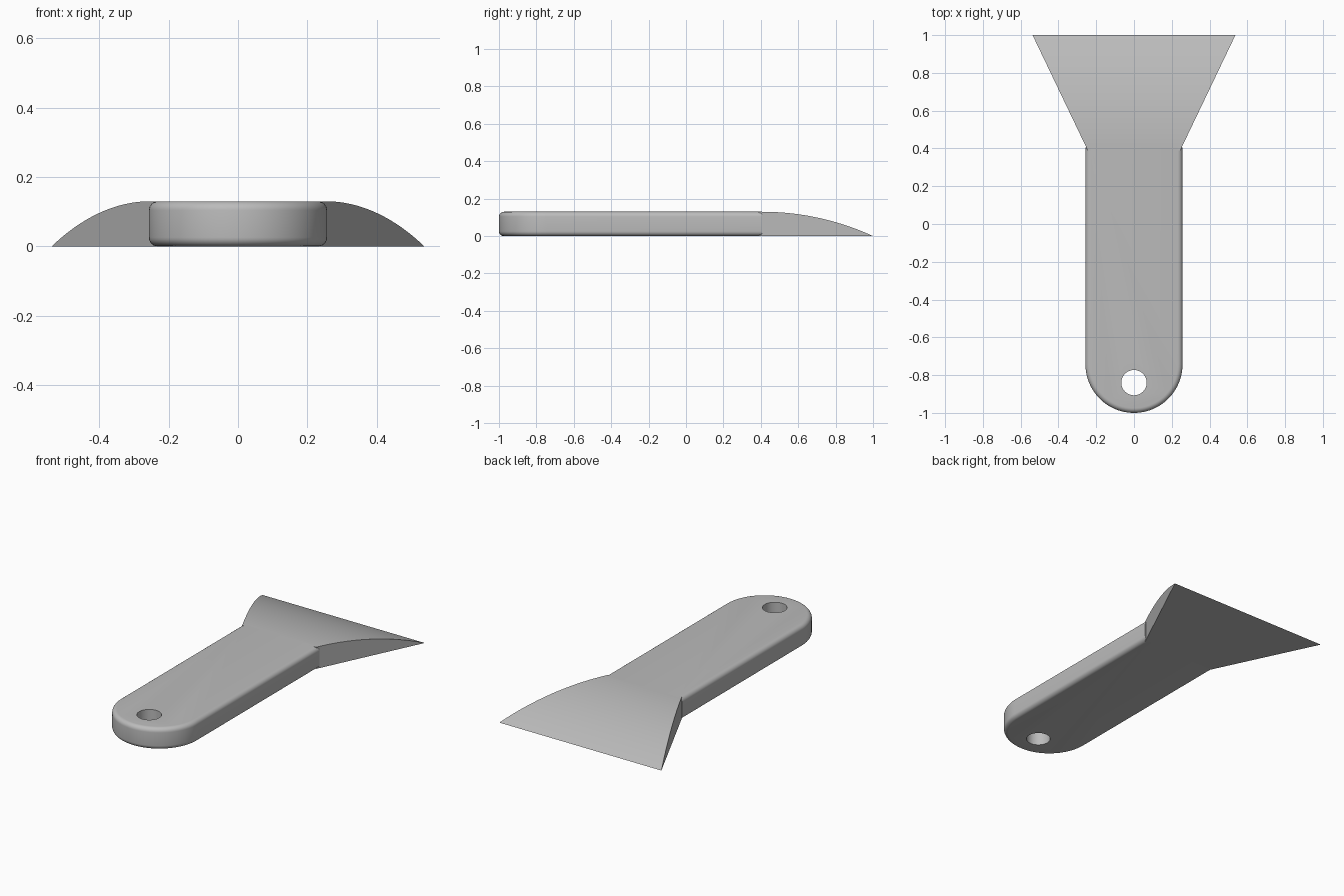
import bpy, bmesh
from math import pi, sin, cos, sqrt

cube = bpy.data.objects.get("Cube")
if cube:
    bpy.data.objects.remove(cube, do_unlink=True)

HEIGHT, HALF_W, FILLET = 0.13, 0.257, 0.026
JOINT_Y, TIP_Y, TIP_HALF = 0.405, 1.0, 0.537

grey = bpy.data.materials.new("plain grey")
grey.use_nodes = True
colour = (0.5, 0.5, 0.5, 1)
grey.diffuse_color = colour
grey.node_tree.nodes["Principled BSDF"].inputs["Base Color"].default_value = colour


def loft(name, rings):
    """Skin equal-length closed rings and cap both ends."""
    bm = bmesh.new()
    loops = [[bm.verts.new(p) for p in ring] for ring in rings]
    n = len(loops[0])
    for a, b in zip(loops, loops[1:]):
        for i in range(n):
            j = (i + 1) % n
            bm.faces.new((a[i], a[j], b[j], b[i]))
    bm.faces.new(loops[0])
    bm.faces.new(loops[-1])
    bmesh.ops.recalc_face_normals(bm, faces=bm.faces)
    mesh = bpy.data.meshes.new(name)
    bm.to_mesh(mesh)
    bm.free()
    obj = bpy.data.objects.new(name, mesh)
    bpy.context.collection.objects.link(obj)
    mesh.materials.append(grey)
    return obj


def activate(obj):
    bpy.ops.object.select_all(action="DESELECT")
    obj.select_set(True)
    bpy.context.view_layer.objects.active = obj


def handle_ring(r, z, steps=48):
    """Strip outline with a half-round front end."""
    centre = HALF_W - 1
    arc = [(r * cos(pi + pi * i / steps), centre + r * sin(pi + pi * i / steps), z)
           for i in range(steps + 1)]
    return [(-r, JOINT_Y, z)] + arc + [(r, JOINT_Y, z)]


# Handle with rounded upper and lower rims
quarter = [pi / 2 * i / 6 for i in range(7)]
lower = [(HALF_W - FILLET * (1 - sin(a)), FILLET * (1 - cos(a))) for a in quarter]
upper = [(r, HEIGHT - z) for r, z in reversed(lower)]
handle = loft("handle", [handle_ring(r, z) for r, z in lower + upper])

# Hanging hole
bpy.ops.mesh.primitive_cylinder_add(vertices=48, radius=0.067, depth=0.5,
                                    location=(0, -0.84, HEIGHT / 2))
cutter = bpy.context.object
cutter.name = "hole_cutter"
cutter.hide_render = True
cutter.data.materials.append(grey)
activate(handle)
cut = handle.modifiers.new("hanging hole", "BOOLEAN")
cut.operation = "DIFFERENCE"
cut.solver = "EXACT"
cut.object = cutter
bpy.ops.object.modifier_apply(modifier=cut.name)
bpy.data.objects.remove(cutter, do_unlink=True)

# Flared scraper blade, its top falling in an arc to a sharp edge
start = JOINT_Y - 0.017
run = TIP_Y - JOINT_Y
radius = (run ** 2 + HEIGHT ** 2) / (2 * HEIGHT)
slope = (TIP_HALF - HALF_W) / (TIP_Y - 0.415)
rings = []
for i in range(33):
    y = start + (TIP_Y - start) * i / 32
    w = TIP_HALF - slope * (TIP_Y - y)
    d = max(0, y - JOINT_Y)
    z = max(0, HEIGHT - radius + sqrt(radius ** 2 - d ** 2))
    rings.append([(-w, y, 0), (w, y, 0), (w, y, z), (-w, y, z)])
blade = loft("blade", rings)
bm = bmesh.new()
bm.from_mesh(blade.data)
bmesh.ops.remove_doubles(bm, verts=bm.verts, dist=0.0001)
bmesh.ops.recalc_face_normals(bm, faces=bm.faces)
bm.to_mesh(blade.data)
bm.free()

for part in (handle, blade):
    activate(part)
    bpy.ops.object.shade_smooth_by_angle(angle=pi / 6)
